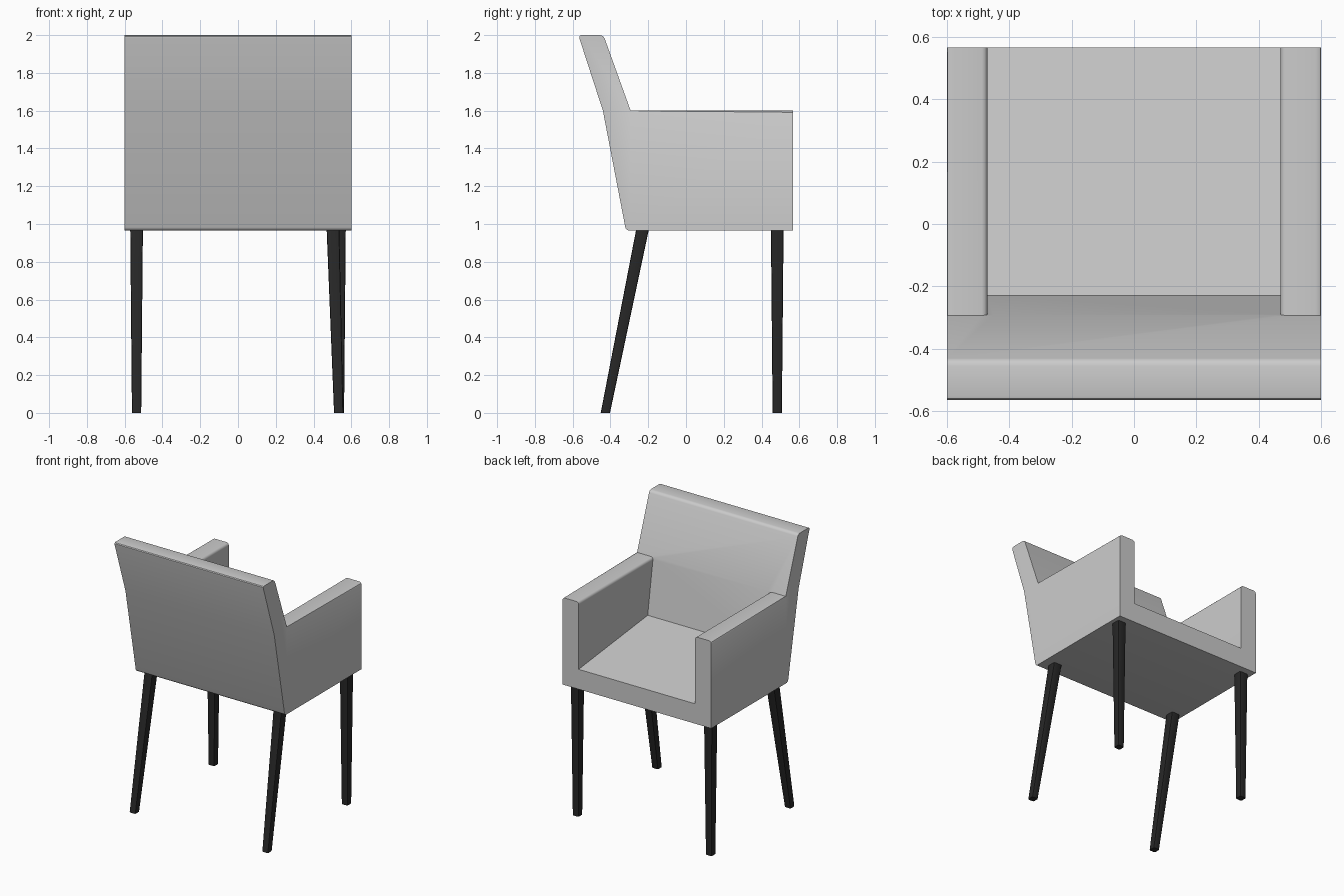
import bpy, bmesh
from mathutils import Vector

if "Cube" in bpy.data.objects:
    bpy.data.objects.remove(bpy.data.objects["Cube"])


def extrude_profile(name, pts, half_width):
    """Prism from a (y, z) outline, spanning -half_width..half_width in x."""
    bm = bmesh.new()
    face = bm.faces.new([bm.verts.new((-half_width, y, z)) for y, z in pts])
    ext = bmesh.ops.extrude_face_region(bm, geom=[face])
    moved = [v for v in ext["geom"] if isinstance(v, bmesh.types.BMVert)]
    bmesh.ops.translate(bm, verts=moved, vec=(2 * half_width, 0, 0))
    bmesh.ops.recalc_face_normals(bm, faces=bm.faces)
    return finish(name, bm)


def finish(name, bm):
    me = bpy.data.meshes.new(name)
    bm.to_mesh(me)
    bm.free()
    ob = bpy.data.objects.new(name, me)
    bpy.context.collection.objects.link(ob)
    return ob


def activate(ob):
    bpy.ops.object.select_all(action='DESELECT')
    ob.select_set(True)
    bpy.context.view_layer.objects.active = ob


def smooth(ob):
    activate(ob)
    bpy.ops.object.shade_smooth_by_angle(angle=0.6)


# Upholstered shell: side silhouette of back and arms
ARM_Z, BASE_Z, FRONT_Y = 1.60, 0.965, 0.566
shell = extrude_profile("upholstered_shell", [
    (-0.318, BASE_Z), (FRONT_Y, BASE_Z), (FRONT_Y, ARM_Z), (-0.293, ARM_Z),
    (-0.437, 2.0), (-0.57, 2.0), (-0.44, ARM_Z)], 0.6)

# Hollow between the arms, leaving a sloping seat
cutter = extrude_profile("seat_hollow_cutter", [
    (-0.293, ARM_Z), (-0.23, 1.20), (FRONT_Y, 1.11), (0.7, 1.095),
    (0.7, 1.8), (-0.293, 1.8)], 0.47)
cutter.hide_render = True
mod = shell.modifiers.new("hollow", 'BOOLEAN')
mod.operation = 'DIFFERENCE'
mod.solver = 'EXACT'
mod.object = cutter
activate(shell)
bpy.ops.object.modifier_apply(modifier=mod.name)
bpy.data.objects.remove(cutter)

# Soften the arm tops, back top, lower back edge and seat front
bm = bmesh.new()
bm.from_mesh(shell.data)
bmesh.ops.remove_doubles(bm, verts=bm.verts, dist=0.0005)


def is_soft(e):
    a, b = (v.co for v in e.verts)
    d, m = b - a, (a + b) / 2
    if abs(d.y) > 0.5 and abs(d.x) < 0.01:
        return abs(m.z - ARM_Z) < 0.01
    if abs(d.x) > 0.5 and abs(d.y) < 0.01:
        seat_front = abs(m.z - 1.11) < 0.01 and m.y > 0.5
        low_back = m.z < 0.97 and m.y < -0.3
        return m.z > 1.99 or low_back or seat_front
    return False


bmesh.ops.bevel(bm, geom=[e for e in bm.edges if is_soft(e)], offset=0.018,
                segments=3, profile=0.5, affect='EDGES', clamp_overlap=True)
bm.to_mesh(shell.data)
bm.free()
smooth(shell)

# Dark tapered legs
dark = bpy.data.materials.new("dark_wood")
dark.diffuse_color = (0.02, 0.02, 0.02, 1)
dark.use_nodes = True
dark.node_tree.nodes["Principled BSDF"].inputs["Base Color"].default_value = dark.diffuse_color


def leg(name, top, foot, top_w=0.067, foot_w=0.049):
    bm = bmesh.new()
    bmesh.ops.create_cube(bm, size=1)
    for v in bm.verts:
        c, w, z = (top, top_w, BASE_Z + 0.002) if v.co.z > 0 else (foot, foot_w, 0)
        v.co = Vector((c[0] + v.co.x * w, c[1] + v.co.y * w, z))
    uprights = [e for e in bm.edges if abs(e.verts[0].co.z - e.verts[1].co.z) > 0.5]
    bmesh.ops.bevel(bm, geom=uprights, offset=0.008, segments=2, profile=0.5,
                    affect='EDGES')
    ob = finish(name, bm)
    ob.data.materials.append(dark)
    smooth(ob)


for side, s in (("left", -1), ("right", 1)):
    leg("arm_end_leg_" + side, (s * 0.537, 0.483), (s * 0.537, 0.483))
leg("back_leg_left", (-0.537, -0.231), (-0.537, -0.427))
leg("back_leg_right", (0.503, -0.231), (0.533, -0.427))
